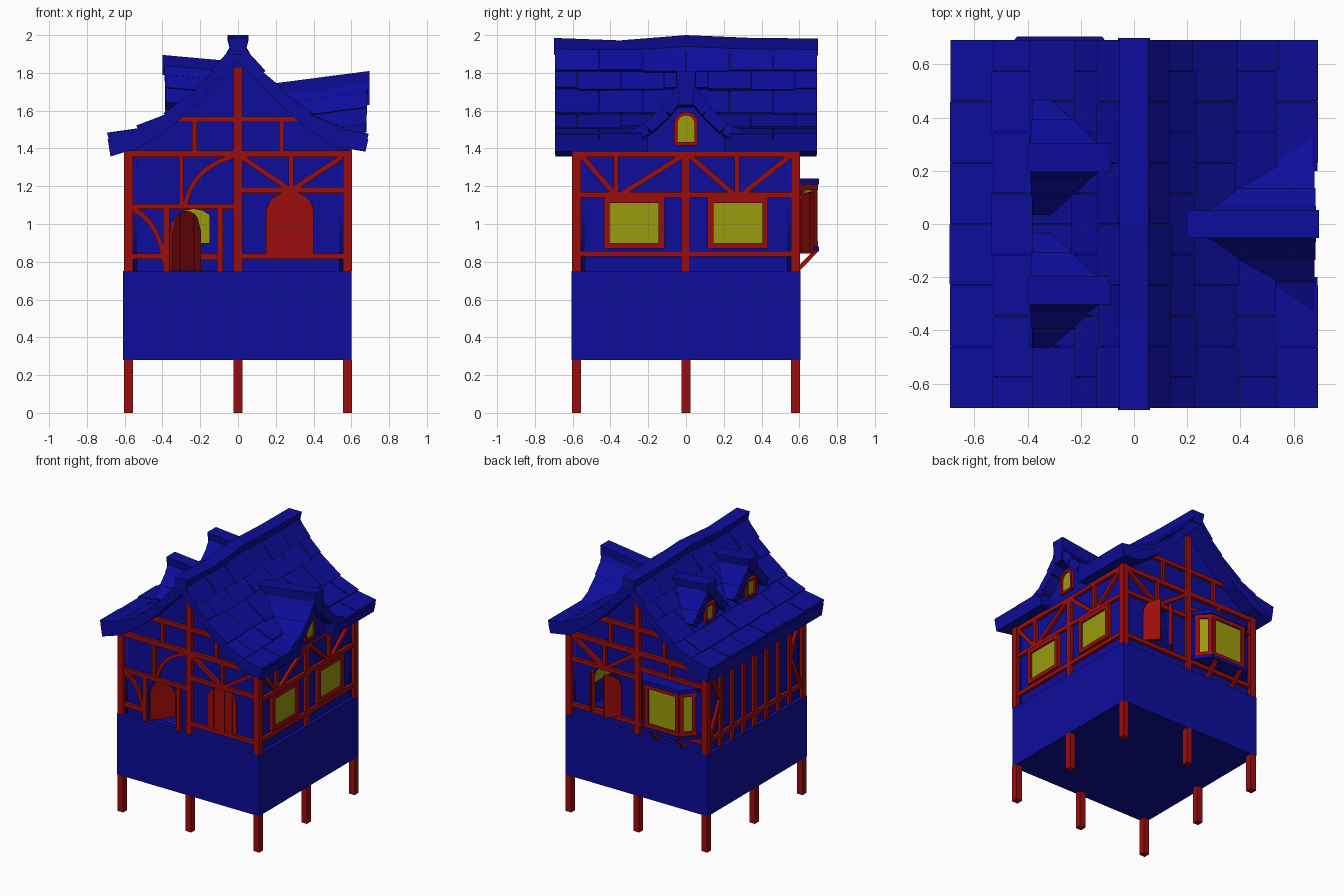
import bpy, bmesh, math, random
from mathutils import Matrix, Vector

if "Cube" in bpy.data.objects:
    bpy.data.objects.remove(bpy.data.objects["Cube"])

random.seed(4)
COL = {}
for n, c in (("blue", (.004, .004, .33, 1)), ("red", (.33, .004, .004, 1)), ("yellow", (.33, .33, .004, 1))):
    COL[n] = bpy.data.materials.new(n)
    COL[n].diffuse_color = c


def frame(side):
    """Wall frame: local x along the wall, y up, z outward. 0 front, 1 right, 2 back, 3 left."""
    return Matrix.Rotation(side * math.pi / 2, 4, 'Z') @ Matrix.Rotation(math.pi / 2, 4, 'X')


def prism(bm, pts, a, b, slope=0):
    """Extrude a 2D outline from depth a to b; slope lowers the far end a."""
    lo = [bm.verts.new((x, y - slope * (b - a), a)) for x, y in pts]
    hi = [bm.verts.new((x, y, b)) for x, y in pts]
    bm.faces.new(lo)
    bm.faces.new(hi)
    for i in range(len(pts)):
        j = (i + 1) % len(pts)
        bm.faces.new((lo[i], lo[j], hi[j], hi[i]))


def beam(bm, p, q, width, a, b, ext=0):
    p, q = Vector(p), Vector(q)
    d = (q - p).normalized()
    n = Vector((-d.y, d.x)) * width / 2
    p, q = p - d * ext, q + d * ext
    prism(bm, [p - n, q - n, q + n, p + n], a, b)


def finish(name, bm, M, col):
    bm.transform(M)
    bmesh.ops.recalc_face_normals(bm, faces=bm.faces)
    me = bpy.data.meshes.new(name)
    bm.to_mesh(me)
    bm.free()
    me.materials.append(COL[col])
    ob = bpy.data.objects.new(name, me)
    bpy.context.collection.objects.link(ob)
    return ob


def solid(name, pts, a, b, M, col):
    bm = bmesh.new()
    prism(bm, pts, a, b)
    return finish(name, bm, M, col)


def rect(u0, u1, z0, z1):
    return [(u0, z0), (u1, z0), (u1, z1), (u0, z1)]


def arch(u0, u1, z0, zs, zt, n=8):
    c, r = (u0 + u1) / 2, (u1 - u0) / 2
    return [(u0, z0), (u1, z0)] + [(c + r * math.cos(math.pi * i / n), zs + (zt - zs) * math.sin(math.pi * i / n))
                                   for i in range(n + 1)]


def arc(p, q, corner, n=5):
    """Curved brace as a quadratic curve."""
    p, q, c = Vector(p), Vector(q), Vector(corner)
    return [p * (1 - t) ** 2 + c * 2 * t * (1 - t) + q * t * t for t in (i / n for i in range(n + 1))]


def wall(name, side, loops):
    """Thin wall with real openings, filled from 2D outlines."""
    cu = bpy.data.curves.new(name, 'CURVE')
    cu.dimensions, cu.fill_mode, cu.extrude = '2D', 'BOTH', .02
    for pts in loops:
        s = cu.splines.new('POLY')
        s.points.add(len(pts) - 1)
        for sp, (x, y) in zip(s.points, pts):
            sp.co = (x, y, 0, 1)
        s.use_cyclic_u = True
    tmp = bpy.data.objects.new(name + "_curve", cu)
    bpy.context.collection.objects.link(tmp)
    me = bpy.data.meshes.new_from_object(tmp.evaluated_get(bpy.context.evaluated_depsgraph_get()))
    bpy.data.objects.remove(tmp)
    me.transform(frame(side) @ Matrix.Translation((0, 0, .555)))
    me.materials.clear()
    me.materials.append(COL["blue"])
    bpy.context.collection.objects.link(bpy.data.objects.new(name, me))


def timbers(name, side, bars, curves=()):
    bm = bmesh.new()
    for u0, z0, u1, z1, w in bars:
        beam(bm, (u0, z0), (u1, z1), w, .56, .598)
    for pts in curves:
        for p, q in zip(pts, pts[1:]):
            beam(bm, p, q, .025, .56, .596, .004)
    finish(name, bm, frame(side), "red")


def window(name, M, pts, w, a, b):
    bm = bmesh.new()
    for p, q in zip(pts, pts[1:] + pts[:1]):
        if (Vector(p) - Vector(q)).length > 1e-4:
            beam(bm, p, q, w, a, b, w / 2 if len(pts) == 4 else .002)
    finish(name + "_frame", bm, M, "red")
    solid(name + "_glass", pts, a, b - .015, M, "yellow")


# stone base and stilts
solid("base", rect(-.608, .602, -.605, .605), .28, .75, Matrix(), "blue")
bm = bmesh.new()
for x in (-.58, 0, .58):
    for y in (-.58, 0, .58):
        if x or y:
            prism(bm, rect(x - .024, x + .024, y - .024, y + .024), 0, .28)
for x in (-.58, .58):  # corner posts
    for y in (-.58, .58):
        prism(bm, rect(x - .024, x + .024, y - .024, y + .024), .75, 1.39)
finish("stilts_and_corner_posts", bm, Matrix(), "red")

# walls with openings
half = [(.58, .75), (.58, 1.39), (.44, 1.46), (.32, 1.56), (.2, 1.67), (0, 1.87)]
gable = half + [(-x, z) for x, z in half[-2::-1]]
wall("front_wall", 0, [gable, arch(-.36, -.11, .755, .96, 1.08), arch(.15, .40, .84, 1.07, 1.17)])
wall("back_wall", 2, [gable, arch(-.40, -.15, .84, 1.07, 1.17), rect(.15, .45, .9, 1.19)])
side_rect = rect(-.575, .575, .75, 1.4)
wall("right_wall", 1, [side_rect, rect(-.41, -.13, .89, 1.12), rect(.13, .41, .89, 1.12)])
wall("left_wall", 3, [side_rect])
solid("inner_back_rail", rect(-.57, .57, .81, .845), .525, .54, frame(2), "red")

# timber framing
top = [(-.58, 1.372, .58, 1.372, .035)]
gab = top + [(0, .75, 0, 1.83, .045), (-.32, 1.555, .32, 1.555, .03),
             (-.23, 1.39, -.23, 1.55, .025), (.23, 1.39, .23, 1.55, .025)]
upper = [(0, 1.18, .57, 1.18, .03), (.28, 1.18, .28, 1.36, .025), (.02, 1.355, .27, 1.185, .027),
         (.55, 1.355, .29, 1.185, .027), (0, .83, .57, .83, .03)]
timbers("front_timbers", 0, gab + upper + [
    (-.57, 1.093, 0, 1.093, .028), (-.3, 1.1, -.3, 1.36, .025), (-.57, .83, -.39, .83, .03),
    (-.38, .75, -.38, 1.09, .035), (-.095, .75, -.095, 1.09, .03)],
    [arc((-.28, 1.105), (-.02, 1.36), (-.24, 1.3)), arc((-.56, 1.08), (-.39, .8), (-.42, 1.02))])
timbers("back_timbers", 2, gab + [(-u0, z0, -u1, z1, w) for u0, z0, u1, z1, w in upper] + [
    (0, 1.255, .57, 1.255, .028), (0, .83, .57, .83, .03), (.28, 1.25, .28, 1.36, .025)])
ru = [(.27, 1.15, .27, 1.36, .025), (.02, 1.36, .25, 1.16, .027), (.55, 1.36, .3, 1.16, .027)]
timbers("right_timbers", 1, top + ru + [(0, .75, 0, 1.38, .045), (-.57, 1.155, .57, 1.155, .03),
        (-.57, .843, .57, .843, .03), (-.37, 1.15, -.37, 1.36, .025),
        (-.55, 1.36, -.38, 1.16, .027), (-.02, 1.36, -.34, 1.16, .027)])
timbers("left_timbers", 3, top + [(0, .75, 0, 1.38, .045), (-.57, .843, .57, .843, .03)]
        + [(u, .75, u, 1.36, .028) for u in (-.42, -.28, -.14, .14, .28, .42)]
        + [(s * .55, 1.36, s * .43, 1.12, .027) for s in (-1, 1)]
        + [(s * .55, .85, s * .43, 1.1, .027) for s in (-1, 1)])

# right wall windows
for s, n in ((-1, "near"), (1, "far")):
    window("right_window_" + n, frame(1), rect(s * .275 - .145, s * .275 + .145, .885, 1.125), .03, .55, .604)


# door and shutters: planks of slightly different thickness
def leaf(name, side, hinge, d, ang, width, top_z, z0, w=.575):
    bm = bmesh.new()
    k = 4
    for i in range(k):
        a, b = width * i / k, width * (i + 1) / k
        m = (a + b) / 2
        prism(bm, [(a, z0), (b, z0), (b, top_z(b / width)), (m, top_z(m / width)), (a, top_z(a / width))],
              -.001 * (i % 2), .018 + .004 * (i % 2))
    M = frame(side) @ Matrix.Translation((hinge, 0, w)) @ Matrix.Rotation(-d * ang, 4, 'Y') @ Matrix.Diagonal((d, 1, 1, 1))
    finish(name, bm, M, "red")


half_arch = lambda t: 1.07 + .1 * math.sqrt(max(0, 1 - (1 - t) ** 2))
full_arch = lambda t: .96 + .11 * math.sqrt(max(0, 1 - (2 * t - 1) ** 2))
leaf("front_door", 0, -.36, 1, math.radians(-53), .245, full_arch, .755, .56)
for d, u in ((1, 0), (-1, .25)):
    leaf("front_shutter", 0, .15 + u, d, math.radians(2), .1255, half_arch, .84)
    leaf("back_shutter", 2, -.40 + u, d, math.radians(45), .124, half_arch, .845)

# bay window on the back
R = Matrix.Rotation(math.pi, 4, 'Z')


def trap(g):
    return [(.06 - g, -.57), (.5 + g, -.57), (.5 + g, -.6), (.42 + g, -.685 - g), (.14 - g, -.685 - g), (.06 - g, -.6)]


solid("bay_roof", trap(.02), 1.21, 1.24, R, "blue")
solid("bay_floor", trap(.02), .855, .88, R, "blue")
solid("bay_glass", trap(0)[2:], .88, 1.21, R, "yellow")
bm = bmesh.new()
ring = trap(.004)[2:]
for p, q in zip(ring, ring[1:]):
    p, q = Vector(p), Vector(q)
    for a, b in ((.88, .91), (1.18, 1.21)):
        beam(bm, p, q, .016, a, b, .005)
    d = (q - p).normalized() * .028
    beam(bm, p, p + d, .016, .88, 1.21)
    beam(bm, q - d, q, .016, .88, 1.21)
finish("bay_frame", bm, R, "red")
bm = bmesh.new()
for u in (.16, .38):
    beam(bm, (.58, .745), (.69, .86), .022, u, u + .025)
finish("bay_braces", bm, Matrix(((0, 0, -1, 0), (1, 0, 0, 0), (0, 1, 0, 0), (0, 0, 0, 1))), "red")

# main roof: solid slab below, staggered shingles above; right eave is notched for the dormer
P = [(0, 1.975), (.045, 1.925), (.13, 1.81), (.22, 1.715), (.38, 1.585), (.53, 1.51), (.69, 1.47)]
Q = [(0, 1.86), (.03, 1.83), (.11, 1.75), (.2, 1.655), (.34, 1.525), (.51, 1.41), (.675, 1.37)]
slab, tiles = bmesh.new(), bmesh.new()
for s in (1, -1):
    for i in range(6):
        notch = s == 1 and i == 5
        (ax, az), (bx, bz), (cx, cz), (dx, dz) = P[i], P[i + 1], Q[i + 1], Q[i]
        if i == 5:
            cz += s * .013  # the left eave hangs a little lower
        quad = [(s * ax, az - .02), (s * bx, bz - .02), (s * cx, cz), (s * dx, dz)]
        for a, b in ([(-.69, -.2), (.2, .69)] if notch else [(-.69, .69)]):
            prism(slab, quad, a, b)
        if i == 0:
            continue
        cuts = [-.695] + [-.69 + .115 * (1 + i % 2) + .23 * k for k in range(6)]
        cuts = [c for c in cuts if c < .68] + [.695]
        for a, b in zip(cuts, cuts[1:]):
            d = Vector((bx - ax, bz - az)).normalized()
            n = Vector((-d.y, d.x))
            h, e = random.uniform(.004, .014), random.uniform(-.004, .012) if i < 5 else 0
            p, q = Vector((ax, az)) - d * .01, Vector((bx, bz)) + d * e
            pts = [p - n * .004, q + n * h, q - n * (.025 if i < 5 else .095 - s * .01), p - n * .03]
            pts = [(s * v.x, v.y) for v in pts]
            spans = [(a, min(b, -.22)), (max(a, .22), b)] if notch else [(a, b)]
            for a2, b2 in spans:
                if b2 - a2 > .02:
                    prism(tiles, pts, a2 + .002, b2 - .002)
finish("roof_slab", slab, frame(0), "blue")
finish("roof_shingles", tiles, frame(0), "blue")
bm = bmesh.new()
ys = [(-.7, 1.985), (-.35, 1.972), (0, 2.0), (.35, 1.985), (.7, 1.982)]
cap = lambda y, z: [bm.verts.new(v) for v in ((-.055, y, z), (.055, y, z), (.04, y, z - .06), (.06, y, z - .09),
                                              (-.06, y, z - .09), (-.04, y, z - .06))]
rings = [cap(y, z) for y, z in ys]
for r, t in zip(rings, rings[1:]):
    for i in range(6):
        bm.faces.new((r[i], r[i - 1], t[i - 1], t[i]))
bm.faces.new(rings[0])
bm.faces.new(rings[-1])
finish("ridge_cap", bm, Matrix(), "blue")


# dormers: sloped ridge, flared wings, gable wall and window
def dormer(name, M, prof, ridge, w0, w1, slope, gab, ga, gb, win):
    bm = bmesh.new()
    t, lo = ridge
    prism(bm, [(-.052, t), (.052, t), (.037, lo), (-.037, lo)], w0, w1 + .01, slope)
    for s in (1, -1):
        for i, (p, q) in enumerate(zip(prof, prof[1:])):
            p, q = Vector(p), Vector(q)
            d = (q - p).normalized()
            n = Vector((-d.y, d.x))
            h = .002 + .005 * (i % 2)
            pts = [p - d * .01, q + n * h, q - n * .06, p - n * .06]
            prism(bm, [(s * v.x, v.y) for v in pts], w0, w1 - .003 * i, slope)
    finish(name + "_roof", bm, M, "blue")
    solid(name + "_wall", gab + [(-u, z) for u, z in gab[::-1]], ga, gb, M, "blue")
    window(name + "_window", M, win, .018, gb - .01, gb + .022)


dormer("right_dormer", frame(1), [(.035, 1.765), (.065, 1.7), (.13, 1.615), (.22, 1.53), (.345, 1.465)],
       (1.81, 1.63), .17, .685, .13, [(.25, 1.38), (.2, 1.47), (.12, 1.56), (.03, 1.68)], .535, .6,
       arch(-.055, .055, 1.425, 1.53, 1.585))
for s, n in ((-1, "front"), (1, "rear")):
    dormer("left_dormer_" + n, frame(3) @ Matrix.Translation((-s * .25, 0, 0)),
           [(.035, 1.85), (.08, 1.79), (.14, 1.72), (.215, 1.645)],
           (1.895, 1.79), .06, .39, .09, [(.12, 1.5), (.12, 1.69), (.03, 1.82)], .12, .365,
           rect(-.05, .05, 1.585, 1.72))

for m in bpy.data.materials:
    if m.users and not m.is_grease_pencil:
        m.use_nodes = True
        m.node_tree.nodes["Principled BSDF"].inputs["Base Color"].default_value = m.diffuse_color
